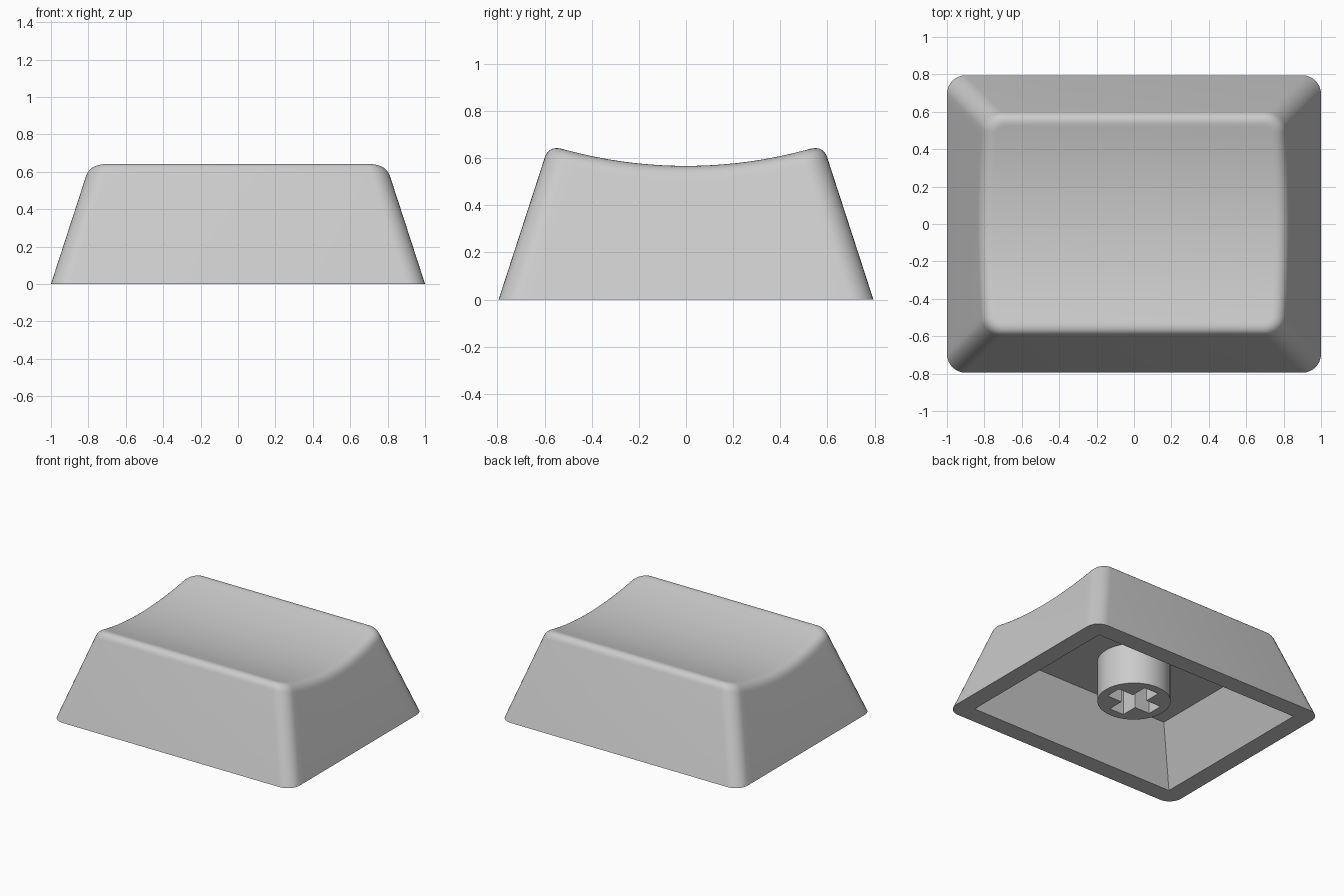
import bpy, bmesh, math
from mathutils import Vector

if "Cube" in bpy.data.objects:
    bpy.data.objects.remove(bpy.data.objects["Cube"])

HX, HY = 1.0, 0.795      # half size of the base
SLOPE = 0.325            # wall inset per unit of height
CORNER = 0.1             # vertical corner radius
FILLET = 0.06            # rim rounding
ARC, SIDE, RIM = 8, 24, 10

grey = bpy.data.materials.new("grey_plastic")
grey.diffuse_color = (0.6, 0.6, 0.6, 1)
grey.use_nodes = True
grey.node_tree.nodes["Principled BSDF"].inputs["Base Color"].default_value = grey.diffuse_color


def make_object(name, bm):
    bmesh.ops.recalc_face_normals(bm, faces=bm.faces[:])
    mesh = bpy.data.meshes.new(name)
    bm.to_mesh(mesh)
    bm.free()
    mesh.materials.append(grey)
    ob = bpy.data.objects.new(name, mesh)
    bpy.context.collection.objects.link(ob)
    return ob


def prism(name, bottom, top, z0, z1):
    """Solid between two outlines with the same number of points."""
    bm = bmesh.new()
    a = [bm.verts.new((x, y, z0)) for x, y in bottom]
    b = [bm.verts.new((x, y, z1)) for x, y in top]
    n = len(a)
    for i in range(n):
        j = (i + 1) % n
        bm.faces.new((a[i], a[j], b[j], b[i]))
    bm.faces.new(a[::-1])
    bm.faces.new(b)
    return make_object(name, bm)


def cut(ob, cutter):
    mod = ob.modifiers.new("cut", 'BOOLEAN')
    mod.operation = 'DIFFERENCE'
    mod.solver = 'EXACT'
    mod.object = cutter
    bpy.context.view_layer.objects.active = ob
    bpy.ops.object.modifier_apply(modifier=mod.name)
    bpy.data.objects.remove(cutter)


def smooth(ob):
    bpy.ops.object.select_all(action='DESELECT')
    ob.select_set(True)
    bpy.context.view_layer.objects.active = ob
    bpy.ops.object.shade_smooth_by_angle(angle=math.radians(35))


def rect(hx, hy):
    return [(-hx, -hy), (hx, -hy), (hx, hy), (-hx, hy)]


def dish(y, radius=1.95):
    return 0.567 + radius - math.sqrt(radius * radius - y * y)


def outline(i, inset, r):
    """Point i on the right half of a rounded rectangle, front to back."""
    cx, cy = HX - inset - r, HY - inset - r
    if i <= ARC:
        a = -math.pi / 2 * (1 - i / ARC)
        return cx + r * math.cos(a), -cy + r * math.sin(a)
    if i < ARC + SIDE:
        return cx + r, -cy + 2 * cy * (i - ARC) / SIDE
    a = math.pi / 2 * (i - ARC - SIDE) / ARC
    return cx + r * math.cos(a), cy + r * math.sin(a)


def wall_point(i, drop):
    """Point on the sloping wall, a given drop below the dished top."""
    inset = 0.2
    for _ in range(6):
        x, y = outline(i, inset, CORNER)
        z = dish(y) - drop
        inset = SLOPE * z
    return Vector((x, y, z)), inset


# Outer body: base ring, then a rounded rim, closed by strips across the dish
half = 2 * ARC + SIDE + 1
rows = [[Vector((*outline(i, 0, CORNER), 0)) for i in range(half)]]
rows += [[] for _ in range(RIM + 1)]
for i in range(half):
    low, _ = wall_point(i, FILLET)
    edge, inset = wall_point(i, 0)
    x, y = outline(i, inset + FILLET, CORNER - FILLET)
    inner = Vector((x, y, dish(y)))
    for k in range(RIM + 1):
        t = k / RIM
        rows[k + 1].append(low * (1 - t) ** 2 + edge * 2 * t * (1 - t) + inner * t * t)

bm = bmesh.new()
rings = []
for row in rows:
    mirrored = [Vector((-p.x, p.y, p.z)) for p in reversed(row)]
    rings.append([bm.verts.new(p) for p in row + mirrored])
n = 2 * half
for a, b in zip(rings, rings[1:]):
    for i in range(n):
        j = (i + 1) % n
        bm.faces.new((a[i], a[j], b[j], b[i]))
bm.faces.new(rings[0][::-1])
top = rings[-1]
for i in range(half - 1):
    bm.faces.new((top[i], top[i + 1], top[n - 2 - i], top[n - 1 - i]))
body = make_object("cap_body", bm)

# Hollow underside with tapered walls and sharp inner corners
z0, z1 = -0.05, 0.40
gx, gy = 0.45, 0.40      # inner wall inset per unit of height
cavity = prism("cavity_cutter",
               rect(0.865 - gx * z0, 0.66 - gy * z0),
               rect(0.865 - gx * z1, 0.66 - gy * z1), z0, z1)
cut(body, cavity)
smooth(body)

# Round mounting stem with a cross-shaped socket
circle = [(0.25 * math.cos(math.tau * k / 48), 0.25 * math.sin(math.tau * k / 48))
          for k in range(48)]
stem = prism("mounting_stem", circle, circle, 0.09, 0.42)
L, W = 0.185, 0.06
arm = [(L, -W), (L, W), (W, W)]
cross = []
for q in range(4):
    c, s = round(math.cos(q * math.pi / 2)), round(math.sin(q * math.pi / 2))
    cross += [(x * c - y * s, x * s + y * c) for x, y in arm]
cut(stem, prism("socket_cutter", cross, cross, 0.0, 0.39))
smooth(stem)
